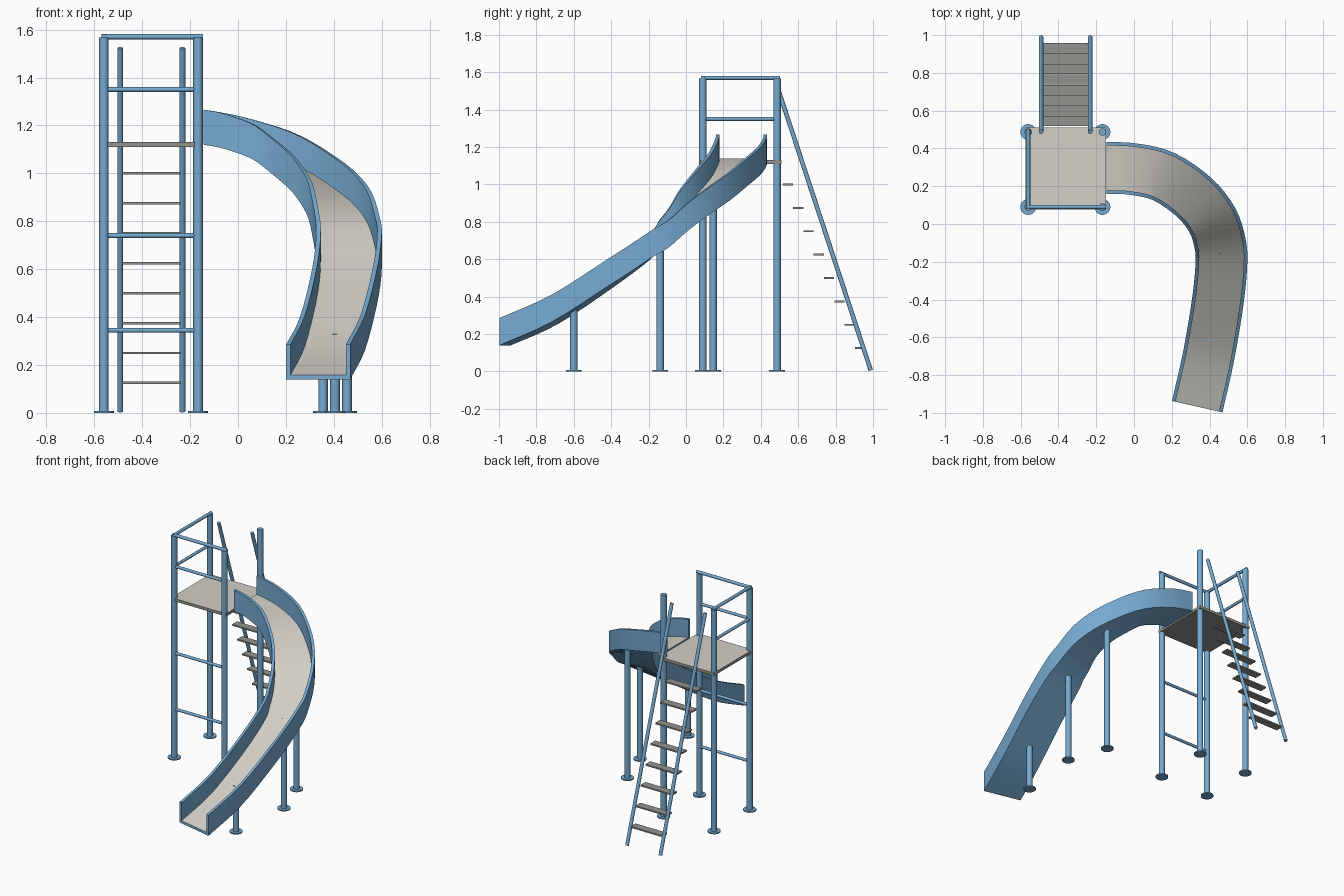
import bpy, bmesh
from mathutils import Vector

if "Cube" in bpy.data.objects:
    bpy.data.objects.remove(bpy.data.objects["Cube"], do_unlink=True)


def material(name, rgb):
    m = bpy.data.materials.new(name)
    m.use_nodes = True
    m.diffuse_color = (*rgb, 1)
    m.node_tree.nodes["Principled BSDF"].inputs["Base Color"].default_value = (*rgb, 1)
    return m


BLUE = material("blue_paint", (0.18, 0.40, 0.63))
BEIGE = material("beige_floor", (0.65, 0.63, 0.57))
GREY = material("grey_boards", (0.29, 0.29, 0.27))
parts = []


def finish(name, bm, *mats):
    bmesh.ops.recalc_face_normals(bm, faces=bm.faces)
    mesh = bpy.data.meshes.new(name)
    bm.to_mesh(mesh)
    bm.free()
    for m in mats:
        mesh.materials.append(m)
    ob = bpy.data.objects.new(name, mesh)
    bpy.context.collection.objects.link(ob)
    parts.append(ob)
    return ob


def add_tube(bm, a, b, r, sides=16):
    a, b = Vector(a), Vector(b)
    made = bmesh.ops.create_cone(bm, cap_ends=True, segments=sides, radius1=r, radius2=r,
                                 depth=(b - a).length)["verts"]
    turn = (b - a).to_track_quat("Z", "Y").to_matrix()
    for v in made:
        v.co = turn @ v.co + (a + b) / 2


def tube(name, a, b, r):
    bm = bmesh.new()
    add_tube(bm, a, b, r)
    return finish(name, bm, BLUE)


def post(name, x, y, top):
    bm = bmesh.new()
    add_tube(bm, (x, y, 0), (x, y, top), 0.02)
    add_tube(bm, (x, y, 0), (x, y, 0.008), 0.042, 24)
    finish(name, bm, BLUE)


def box(name, lo, hi, *mats):
    bm = bmesh.new()
    bmesh.ops.create_cube(bm, size=1)
    for v in bm.verts:
        v.co = [l if c < 0 else h for c, l, h in zip(v.co, lo, hi)]
    return finish(name, bm, *mats)


# Tower posts
LEFT, RIGHT, FRONT, BACK = -0.56, -0.167, 0.09, 0.487
for xn, x in (("outer", LEFT), ("inner", RIGHT)):
    for yn, y in (("front", FRONT), ("back", BACK)):
        post(f"{yn}_{xn}_post", x, y, 1.567)

# Rails: four across the front, two along the outer side
for i, z in enumerate((0.345, 0.74, 1.35)):
    tube(f"front_rail_{i}", (LEFT, FRONT, z), (RIGHT, FRONT, z), 0.01)
tube("side_rail", (LEFT, FRONT, 1.35), (LEFT, BACK, 1.35), 0.01)
tube("front_top_rail", (LEFT - 0.01, FRONT, 1.57), (RIGHT + 0.02, FRONT, 1.57), 0.011)
tube("side_top_rail", (LEFT, FRONT - 0.01, 1.57), (LEFT, BACK + 0.015, 1.57), 0.011)

# Platform with pale top
platform = box("platform", (-0.575, 0.078, 1.11), (-0.147, 0.51, 1.13), GREY, BEIGE)
for f in platform.data.polygons:
    f.material_index = int(f.normal.z > 0.5)

# Ladder
for side, x in (("outer", -0.492), ("inner", -0.232)):
    tube(f"ladder_{side}_rail", (x, 0.988, 0.006), (x, 0.488, 1.523), 0.012)
for i in range(8):
    y, z = 0.93 - 0.055 * i, 0.125 * (i + 1)
    box(f"ladder_step_{i}", (-0.485, y - 0.027, z - 0.005), (-0.238, y + 0.027, z + 0.005), GREY)

# Slide centre line, lower edge heights
path = [Vector(p) for p in (
    (-0.29, 0.297, 1.135), (-0.145, 0.297, 1.12), (0, 0.29, 1.09), (0.16, 0.25, 1.03),
    (0.32, 0.14, 0.92), (0.415, 0.02, 0.81), (0.455, -0.1, 0.68), (0.463, -0.2, 0.595),
    (0.445, -0.4, 0.455), (0.395, -0.7, 0.26), (0.335, -0.967, 0.14), (0.28, -1.23, 0.03))]


def spline(p, t):
    a, b, c, d = p
    return (2 * b + (c - a) * t + (2 * a - 5 * b + 4 * c - d) * t * t
            + (3 * b - a - 3 * c + d) * t ** 3) / 2


STEPS = 4
spans = len(path) - 3
line = [spline(path[i:i + 4], k / STEPS) for i in range(spans) for k in range(STEPS)]
line.append(path[-2])

# Slide channel swept along the line
W, T, H = 0.137, 0.019, 0.146
section = [(-W, 0), (W, 0), (W, H), (W - T, H), (W - T, T), (T - W, T), (T - W, H), (-W, H)]
bm = bmesh.new()
rings = []
for i, p in enumerate(line):
    d = line[min(i + 1, len(line) - 1)] - line[max(i - 1, 0)]
    if i == 0:
        d = Vector((1, 0, 0))
    across = Vector((-d.y, d.x, 0)).normalized()
    rings.append([bm.verts.new(p + across * s + Vector((0, 0, h))) for s, h in section])
n = len(section)
for r0, r1 in zip(rings, rings[1:]):
    for j in range(n):
        f = bm.faces.new((r0[j], r0[(j + 1) % n], r1[(j + 1) % n], r1[j]))
        f.material_index = int(j == 4)
for r in (rings[0], rings[-1]):
    for ids in ((0, 1, 4, 5), (1, 2, 3, 4), (0, 5, 6, 7)):
        bm.faces.new([r[j] for j in ids])
finish("slide_channel", bm, BLUE, BEIGE)

# Slide supports
for name, x, y, top in (("upper", 0.355, 0.145, 0.91), ("middle", 0.455, -0.138, 0.645),
                        ("lower", 0.405, -0.6, 0.33)):
    post(f"{name}_slide_post", x, y, top)

# Smooth shading with crisp edges
bpy.ops.object.select_all(action="DESELECT")
for ob in parts:
    ob.select_set(True)
bpy.context.view_layer.objects.active = parts[0]
bpy.ops.object.shade_smooth_by_angle()
